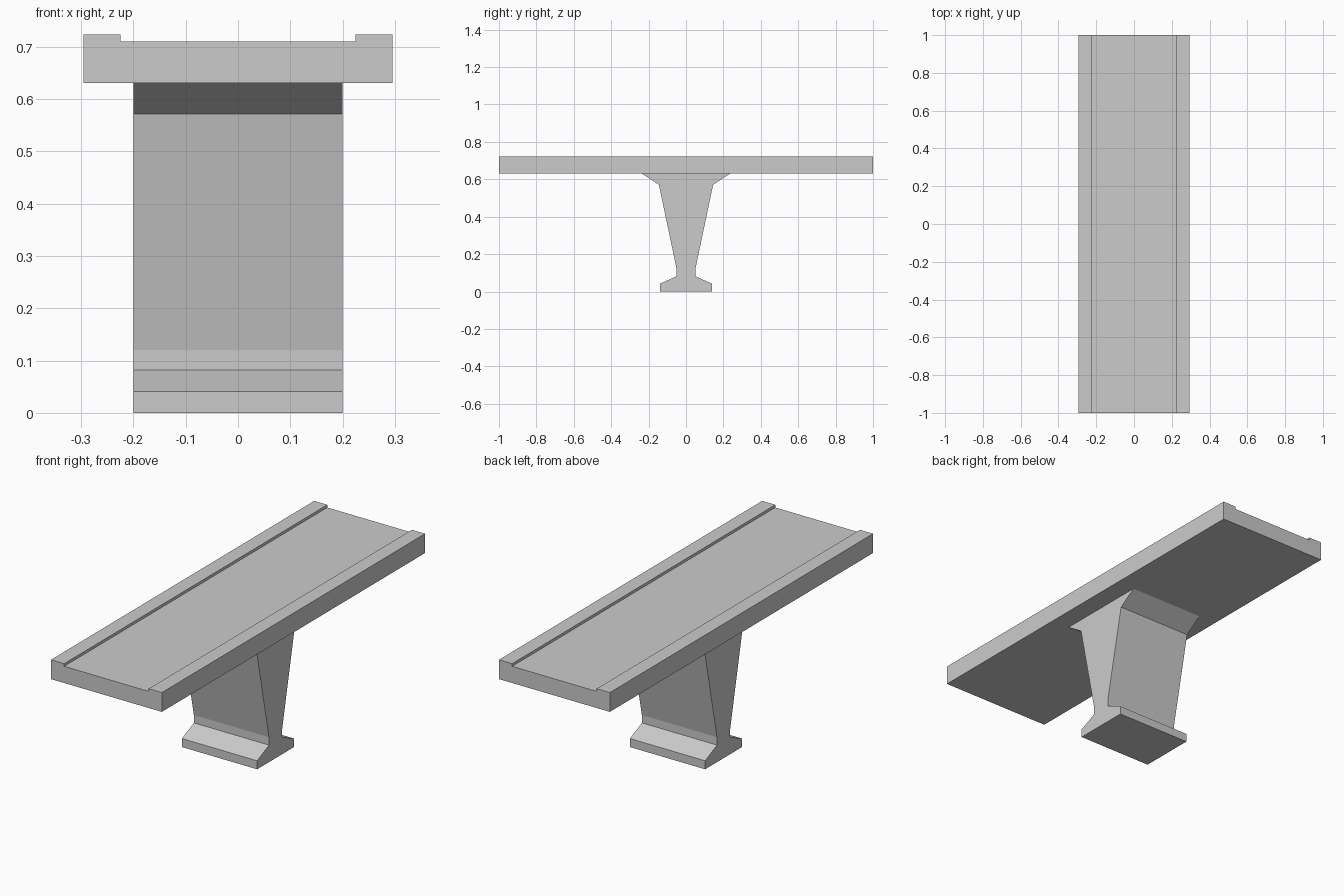
import bpy, bmesh
from mathutils import Vector

if "Cube" in bpy.data.objects:
    bpy.data.objects.remove(bpy.data.objects["Cube"])


def extrude_profile(name, half, half_len, to_3d, step):
    """Mirror a half profile, fill it, and extrude it evenly about the centre."""
    outline = half + [(-u, z) for u, z in reversed(half)]
    bm = bmesh.new()
    face = bm.faces.new([bm.verts.new(to_3d(u, z)) for u, z in outline])
    res = bmesh.ops.extrude_face_region(bm, geom=[face], use_keep_orig=True)
    verts = [g for g in res["geom"] if isinstance(g, bmesh.types.BMVert)]
    bmesh.ops.translate(bm, verts=verts, vec=Vector(step) * 2 * half_len)
    bmesh.ops.recalc_face_normals(bm, faces=bm.faces)
    mesh = bpy.data.meshes.new(name)
    bm.to_mesh(mesh)
    bm.free()
    obj = bpy.data.objects.new(name, mesh)
    bpy.context.collection.objects.link(obj)
    return obj


# Long slab with raised lips along both edges, (x, z) profile run along y
SLAB_HALF, LEG_HALF = 1.0, 0.2
extrude_profile("top_slab",
                [(0.295, 0.63), (0.295, 0.723), (0.225, 0.723), (0.225, 0.71)],
                SLAB_HALF, lambda u, z: (u, -SLAB_HALF, z), (0, 1, 0))

# Pedestal with foot, tapered web and haunches, (y, z) profile run along x
extrude_profile("pedestal",
                [(0.14, 0), (0.14, 0.041), (0.05, 0.082), (0.05, 0.12),
                 (0.145, 0.571), (0.235, 0.63)],
                LEG_HALF, lambda u, z: (-LEG_HALF, u, z), (1, 0, 0))
